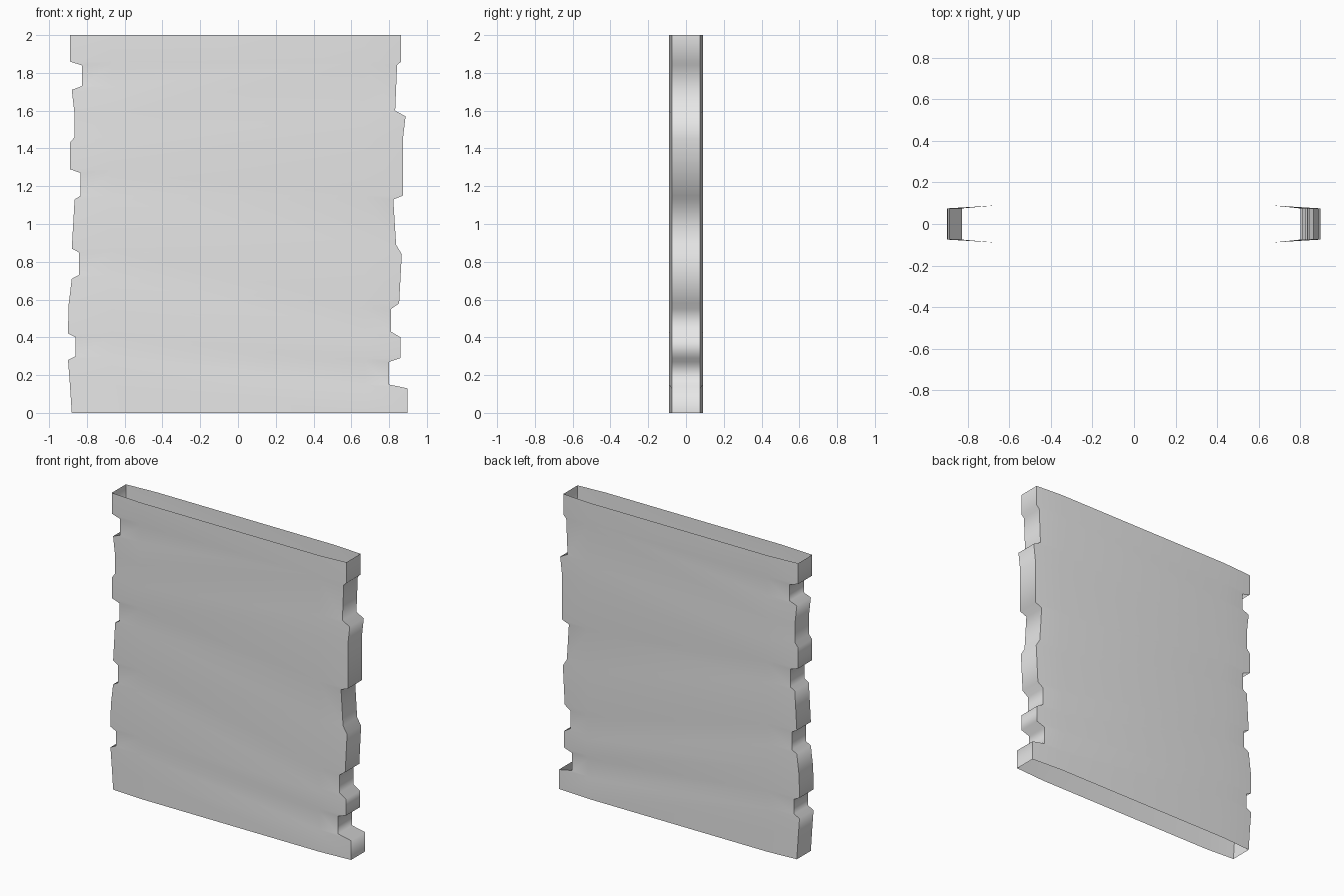
import bpy, bmesh
from mathutils import Vector

old = bpy.data.objects.get("Cube")
if old:
    bpy.data.objects.remove(old, do_unlink=True)

HEIGHT = 2.0
RIM_Y, PANEL_Y = 0.075, 0.089     # half thickness at the ragged ends and in the middle
INNER_X = 0.67                    # where the panel starts to taper

# Ragged end outlines: (distance from the centre, height), bottom to top
OUTLINES = {
    "right": (-1, [(.88, 0), (.89, .15), (.9, .28), (.86, .3), (.86, .4), (.9, .42),
                   (.897, .57), (.88, .71), (.843, .73), (.843, .85), (.88, .87),
                   (.865, 1.13), (.833, 1.15), (.833, 1.27), (.89, 1.29), (.89, 1.43),
                   (.865, 1.46), (.865, 1.58), (.88, 1.71), (.827, 1.73), (.827, 1.84),
                   (.89, 1.86), (.89, HEIGHT)]),
    "left": (1, [(.897, 0), (.897, .13), (.8, .15), (.8, .27), (.86, .29), (.86, .4),
                 (.81, .43), (.81, .55), (.853, .58), (.867, .84), (.837, .89),
                 (.822, 1.13), (.873, 1.15), (.873, 1.45), (.887, 1.57), (.832, 1.6),
                 (.842, 1.84), (.863, 1.86), (.863, HEIGHT)]),
}

grey = bpy.data.materials.new("plain grey")
grey.use_nodes = True
grey.diffuse_color = (0.8, 0.8, 0.8, 1)
grey.node_tree.nodes["Principled BSDF"].inputs["Base Color"].default_value = (0.8, 0.8, 0.8, 1)


def finish(name, bm, outward):
    """Turn every face outward, smooth it and make the object."""
    for face in bm.faces:
        face.normal_update()
        if face.normal.dot(Vector(outward)) < 0:
            face.normal_flip()
        face.smooth = True
    mesh = bpy.data.meshes.new(name)
    bm.to_mesh(mesh)
    bm.free()
    mesh.materials.append(grey)
    bpy.context.collection.objects.link(bpy.data.objects.new(name, mesh))


def add_strip(bm, first, second):
    """Join two equal columns of points with quads."""
    a = [bm.verts.new(p) for p in first]
    b = [bm.verts.new(p) for p in second]
    for i in range(len(a) - 1):
        bm.faces.new((a[i], b[i], b[i + 1], a[i + 1]))
    return b


# Ragged end walls, spanning the thickness
for side_name, (side, outline) in OUTLINES.items():
    bm = bmesh.new()
    add_strip(bm, [(side * x, -RIM_Y, z) for x, z in outline],
              [(side * x, RIM_Y, z) for x, z in outline])
    finish(side_name + "_ragged_end", bm, (side, 0, 0))

# Front and back panels: tapering margins around one flat middle; top and bottom stay open
for panel_name, facing in (("front", -1), ("back", 1)):
    bm = bmesh.new()
    columns = []
    for side, outline in OUTLINES.values():
        columns.append(add_strip(bm, [(side * x, facing * RIM_Y, z) for x, z in outline],
                                 [(side * INNER_X, facing * PANEL_Y, z) for _, z in outline]))
    bm.faces.new(columns[0] + columns[1][::-1])
    finish(panel_name + "_panel", bm, (0, facing, 0))
